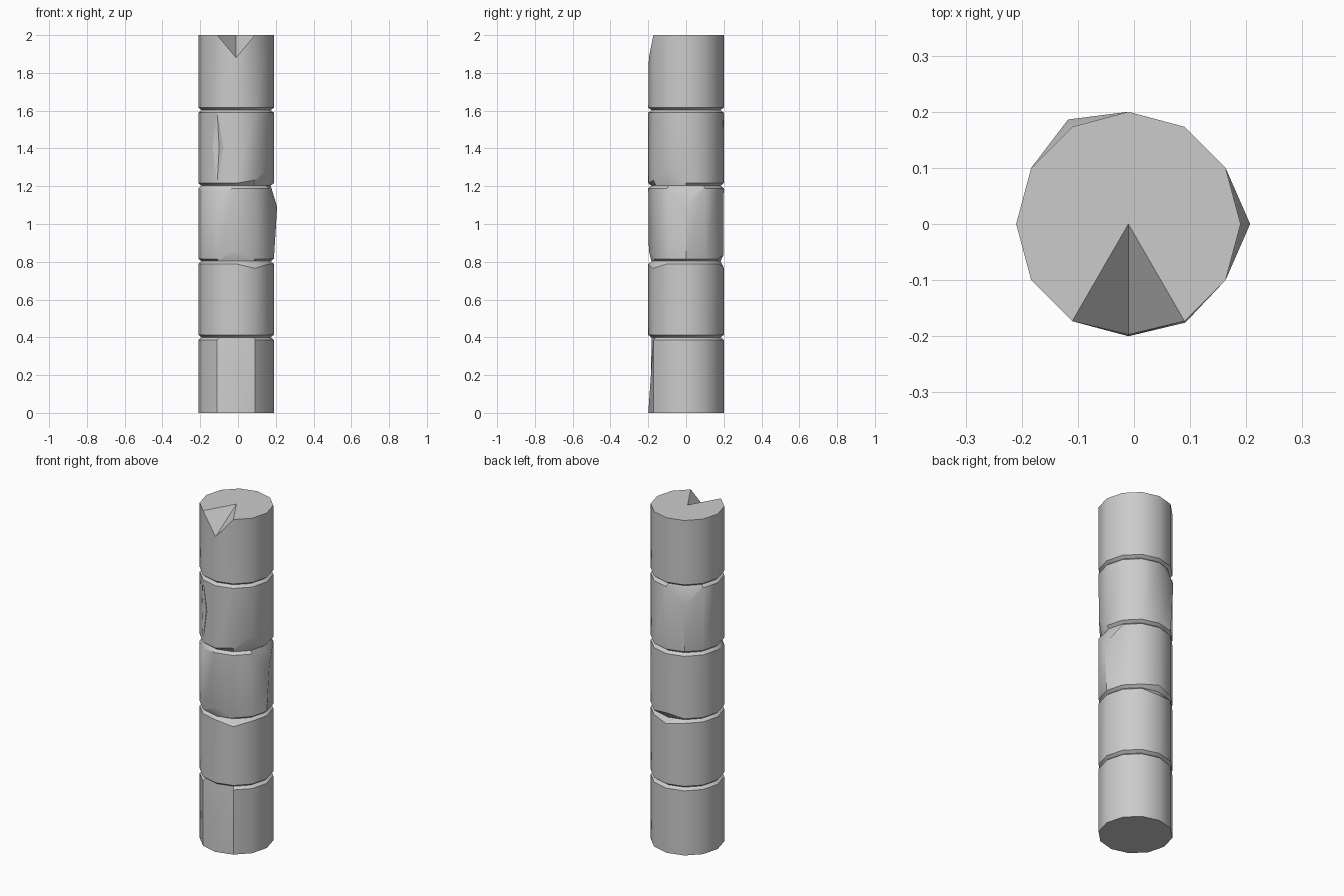
import bpy, bmesh, math
from mathutils import Matrix

if "Cube" in bpy.data.objects:
    bpy.data.objects.remove(bpy.data.objects["Cube"])

N, R, CX = 12, 0.2, -0.01

# profile: five drums separated by V grooves
profile = [(R, 0.0)]
for z in (0.4, 0.803, 1.203, 1.603):
    profile += [(R, z - 0.014), (R - 0.017, z), (R, z + 0.013)]
profile.append((R, 2.0))

# chipped corners: (ring, angle in degrees) -> (radius, height)
chips = {
    (1, -90): (0.185, 0.20),
    (4, -60): (0.203, 0.765), (4, 90): (0.2, 0.77),
    (6, -90): (0.197, 0.86), (6, 90): (0.198, 0.835),
    (7, 0): (0.217, 1.09), (7, -150): (0.2, 1.175), (7, -120): (0.2, 1.178),
    (9, -30): (0.198, 1.30), (9, -60): (0.2, 1.232),
    (10, 120): (0.215, 1.49),
    (13, -90): (0.197, 1.88),
}


def finish(bm, name):
    bmesh.ops.recalc_face_normals(bm, faces=bm.faces)
    mesh = bpy.data.meshes.new(name)
    bm.to_mesh(mesh)
    bm.free()
    ob = bpy.data.objects.new(name, mesh)
    bpy.context.collection.objects.link(ob)
    return ob


# column shaft
bm = bmesh.new()
rings = []
for i, (r0, z0) in enumerate(profile):
    ring = []
    for k in range(N):
        deg = k * 30 - 150
        r, z = chips.get((i, deg), (r0, z0))
        a = math.radians(deg)
        ring.append(bm.verts.new((CX + r * math.cos(a), r * math.sin(a), z)))
    rings.append(ring)
for lo, hi in zip(rings, rings[1:]):
    for k in range(N):
        n = (k + 1) % N
        bm.faces.new((lo[k], lo[n], hi[n], hi[k]))
bm.faces.new(rings[0])
# top fan, so the dropped rim corner opens a notch to the centre
centre = bm.verts.new((CX, 0, 2))
for k in range(N):
    bm.faces.new((rings[-1][k], rings[-1][(k + 1) % N], centre))
column = finish(bm, "stone_column")

# long sliver chipped from the front left edge
bm = bmesh.new()
bmesh.ops.create_cone(bm, segments=4, radius1=1, radius2=0, depth=1,
                      matrix=Matrix.Translation((0, 0, 0.5)), cap_ends=False)
low = bm.verts.new((0, 0, -1))
for e in [e for e in bm.edges if e.is_boundary]:
    bm.faces.new((e.verts[0], e.verts[1], low))
a = math.radians(-120)
bmesh.ops.transform(bm, verts=bm.verts, matrix=(
    Matrix.Translation((CX + R * math.cos(a), R * math.sin(a), 1.405))
    @ Matrix.Rotation(a, 4, 'Z') @ Matrix.Diagonal((0.02, 0.06, 0.187, 1))))
cutter = finish(bm, "sliver_cutter")
cutter.hide_render = True

mod = column.modifiers.new("sliver", 'BOOLEAN')
mod.operation, mod.object, mod.solver = 'DIFFERENCE', cutter, 'EXACT'
bpy.context.view_layer.objects.active = column
column.select_set(True)
bpy.ops.object.modifier_apply(modifier=mod.name)
bpy.data.objects.remove(cutter)
bpy.ops.object.shade_smooth_by_angle(angle=math.radians(32))
